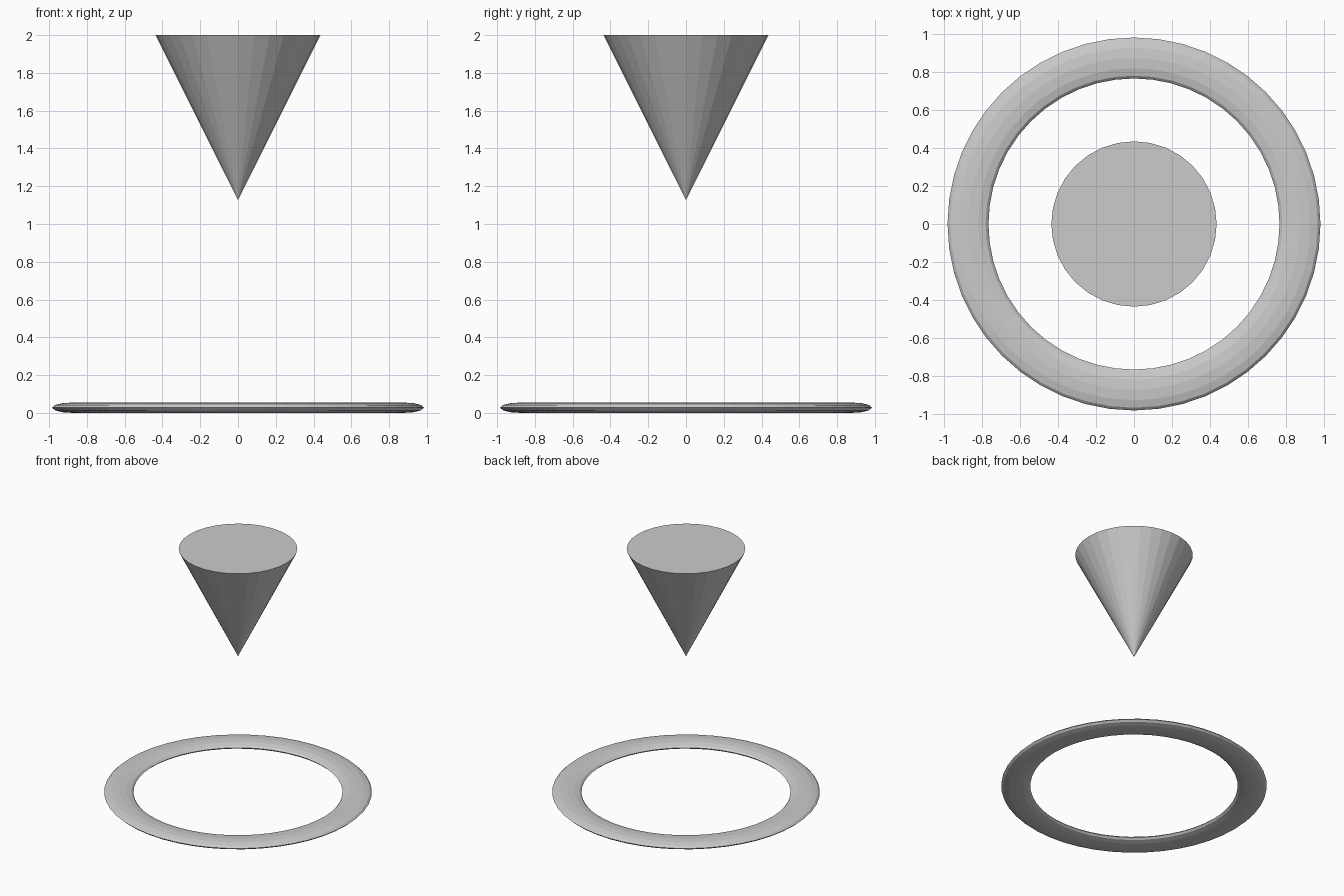
import bpy
from math import pi

if "Cube" in bpy.data.objects:
    bpy.data.objects.remove(bpy.data.objects["Cube"])

# Flattened ring lying on the ground
MAJOR, MINOR, HEIGHT = 0.876, 0.108, 0.055
bpy.ops.mesh.primitive_torus_add(major_radius=MAJOR, minor_radius=MINOR,
                                 major_segments=48, minor_segments=12,
                                 location=(0, 0, HEIGHT / 2))
ring = bpy.context.object
ring.name = "ground_ring"
ring.scale.z = HEIGHT / (2 * MINOR)

# Cone floating above the ring, point downwards
R = 0.436
bpy.ops.mesh.primitive_cone_add(vertices=32, radius1=R, radius2=0, depth=2 * R,
                                location=(0, 0, 2 - R), rotation=(pi, 0, 0))
bpy.context.object.name = "pointer_cone"
